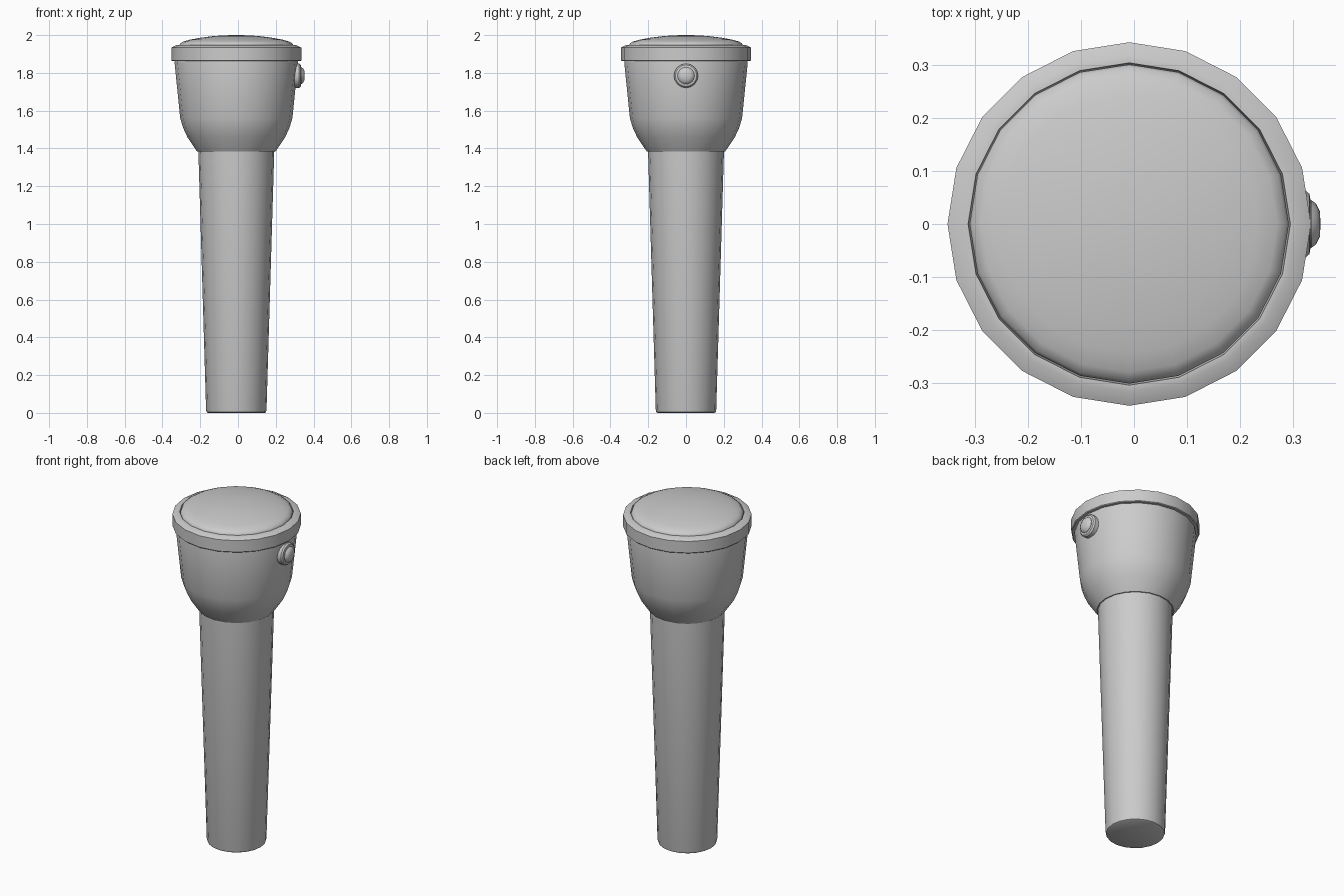
import bpy, bmesh, math
from mathutils import Matrix

if "Cube" in bpy.data.objects:
    bpy.data.objects.remove(bpy.data.objects["Cube"])

AXIS_X = -0.009


def lathe(name, profile, sides, matrix, angle=35):
    """Revolve (radius, height) points around local z; radius 0 closes to a pole."""
    bm = bmesh.new()
    rings = []
    for r, z in profile:
        if r == 0:
            rings.append([bm.verts.new((0, 0, z))] * sides)
        else:
            rings.append([bm.verts.new((r * math.cos(2 * math.pi * i / sides),
                                        r * math.sin(2 * math.pi * i / sides), z))
                          for i in range(sides)])
    for low, high in zip(rings, rings[1:]):
        for i in range(sides):
            j = (i + 1) % sides
            quad = [low[i], low[j], high[j], high[i]]
            bm.faces.new(list(dict.fromkeys(quad)))
    bmesh.ops.recalc_face_normals(bm, faces=bm.faces)
    mesh = bpy.data.meshes.new(name)
    bm.to_mesh(mesh)
    bm.free()
    obj = bpy.data.objects.new(name, mesh)
    bpy.context.collection.objects.link(obj)
    obj.matrix_world = matrix
    bpy.ops.object.select_all(action='DESELECT')
    obj.select_set(True)
    bpy.context.view_layer.objects.active = obj
    bpy.ops.object.shade_smooth_by_angle(angle=math.radians(angle))
    return obj


upright = Matrix.Translation((AXIS_X, 0, 0))

# Tapered handle with a softened bottom edge
lathe("handle", [(0, 0), (0.15, 0), (0.157, 0.004), (0.16, 0.014),
                 (0.201, 1.385), (0, 1.385)], 20, upright)

# Flared lamp head
lathe("head", [(0, 1.383), (0.207, 1.383), (0.258, 1.458), (0.282, 1.51),
               (0.297, 1.56), (0.327, 1.855), (0.325, 1.865), (0, 1.865)], 20, upright)

# Rim around the lens, with a chamfered top and a hollow middle
lathe("rim", [(0.30, 1.862), (0.340, 1.862), (0.344, 1.866), (0.344, 1.934),
              (0.318, 1.947), (0.305, 1.947), (0.302, 1.925), (0.30, 1.862)], 20, upright)

# Domed lens
lathe("lens", [(0, 1.90), (0.302, 1.90), (0.302, 1.945), (0.297, 1.956), (0.280, 1.966),
               (0.245, 1.976), (0.19, 1.986), (0.12, 1.995), (0.06, 1.999), (0, 2.0)],
      20, upright, 50)

# Round switch on the right side: collar and domed button
sideways = Matrix.Translation((0, 0, 1.785)) @ Matrix.Rotation(math.pi / 2, 4, 'Y')
lathe("switch_collar", [(0, 0.285), (0.064, 0.285), (0.064, 0.324), (0.057, 0.332),
                        (0.046, 0.334), (0, 0.334)], 16, sideways)
lathe("switch_button", [(0, 0.32), (0.045, 0.32), (0.045, 0.336), (0.038, 0.345),
                        (0.024, 0.352), (0, 0.353)], 16, sideways)
